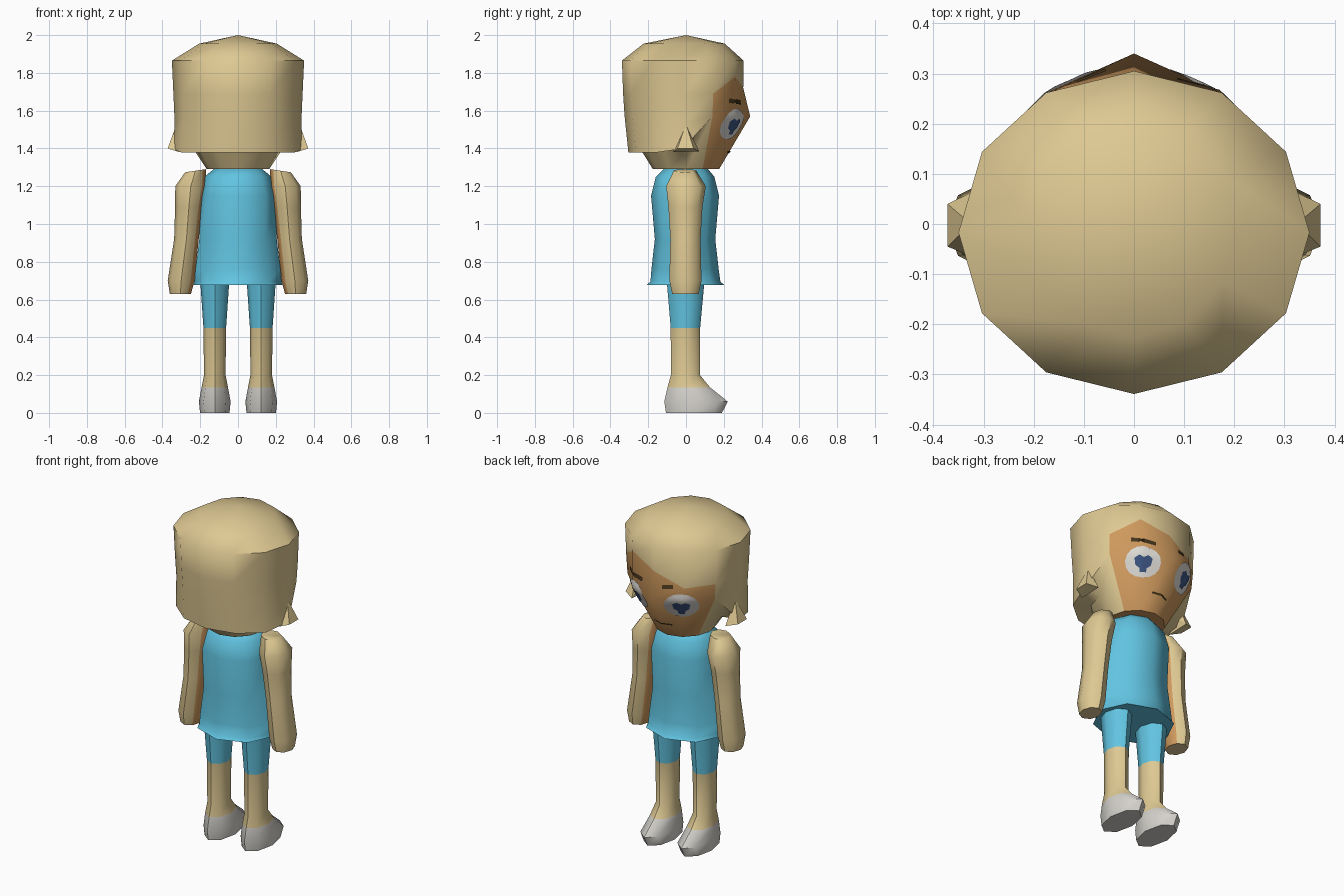
import bpy, bmesh, math
from mathutils import Vector
from mathutils.bvhtree import BVHTree

if "Cube" in bpy.data.objects:
    bpy.data.objects.remove(bpy.data.objects["Cube"])


def material(name, rgb):
    m = bpy.data.materials.new(name)
    m.diffuse_color = (*rgb, 1)
    m.use_nodes = True
    m.node_tree.nodes["Principled BSDF"].inputs["Base Color"].default_value = m.diffuse_color
    return m


TAN = material("tan", (0.73, 0.58, 0.29))
SKIN = material("orange_skin", (0.62, 0.32, 0.11))
BLUE = material("sky_blue", (0.12, 0.55, 0.75))
SHOE = material("light_grey", (0.66, 0.64, 0.60))
WHITE = material("eye_white", (0.72, 0.70, 0.66))
IRIS = material("dark_blue", (0.045, 0.09, 0.22))
BROW = material("dark_brown", (0.06, 0.035, 0.012))


def finish(name, bm, mats, angle=50):
    me = bpy.data.meshes.new(name)
    bm.to_mesh(me)
    ob = bpy.data.objects.new(name, me)
    bpy.context.collection.objects.link(ob)
    for m in mats:
        me.materials.append(m)
    bpy.ops.object.select_all(action='DESELECT')
    ob.select_set(True)
    bpy.context.view_layer.objects.active = ob
    bpy.ops.object.shade_smooth_by_angle(angle=math.radians(angle))
    return ob


def ring(z, cx, cy, rx, ry, n=8):
    """Points of a horizontal oval, starting at +y."""
    return [Vector((cx + rx * math.sin(2 * math.pi * k / n),
                    cy + ry * math.cos(2 * math.pi * k / n), z)) for k in range(n)]


def loft(rings, rule=lambda band, k: 0, apex=None):
    """Skin a stack of equal rings, capped at both ends."""
    bm = bmesh.new()
    n = len(rings[0])
    rows = [[bm.verts.new(p) for p in r] for r in rings]
    for b in range(len(rows) - 1):
        for k in range(n):
            j = (k + 1) % n
            f = bm.faces.new((rows[b][k], rows[b][j], rows[b + 1][j], rows[b + 1][k]))
            f.material_index = rule(b, k)
    if apex:
        top = bm.verts.new(apex)
        for k in range(n):
            bm.faces.new((top, rows[0][(k + 1) % n], rows[0][k])).material_index = rule(0, k)
    else:
        bm.faces.new(rows[0]).material_index = rule(0, 0)
    bm.faces.new(rows[-1]).material_index = rule(len(rows) - 2, 0)
    bmesh.ops.remove_doubles(bm, verts=bm.verts, dist=0.0005)
    bmesh.ops.recalc_face_normals(bm, faces=bm.faces)
    return bm


# Head: 12 columns, front column 0 faces +y; swept fringe, overhanging back hair
FRONT = {0, 1, 2, 10, 11}
crown = ring(1.955, 0, -0.01, 0.205, 0.215, 12)
brim = ring(1.865, 0, -0.017, 0.35, 0.322, 12)
fringe = ring(1.69, 0, -0.015, 0.342, 0.318, 12)
for k, z in {0: 1.72, 1: 1.78, 11: 1.645, 10: 1.66}.items():
    fringe[k].z = z
cheek = ring(1.57, 0, -0.015, 0.335, 0.31, 12)
cheek[0].y = 0.34
for k in (1, 11):
    cheek[k].y = 0.265
for k in (3, 9):
    cheek[k].z = 1.53
hem = ring(1.378, 0, -0.015, 0.345, 0.29, 12)
inner = ring(1.395, 0, 0, 0.235, 0.24, 12)
for k in (3, 9):
    hem[k].z = 1.40
for k in FRONT:
    hem[k] = cheek[k].copy()
    inner[k] = cheek[k].copy()
jaw = ring(1.29, 0, 0, 0.165, 0.175, 12)
head = loft([crown, brim, fringe, cheek, hem, inner, jaw],
            lambda b, k: int(b >= 2 and k in (10, 11, 0, 1)), (0, 0, 2))
surface = BVHTree.FromBMesh(head)
finish("head", head, [TAN, SKIN], 55)

# Outward flicks of hair at both sides
for s, side in ((1, "right"), (-1, "left")):
    bm = bmesh.new()
    pts = [(0.325, 0, 1.53), (0.372, 0.04, 1.40), (0.372, -0.045, 1.40),
           (0.31, 0.07, 1.385), (0.31, -0.07, 1.38), (0.30, 0, 1.45)]
    for x, y, z in pts:
        bm.verts.new((s * x, y, z))
    bmesh.ops.convex_hull(bm, input=bm.verts)
    bmesh.ops.recalc_face_normals(bm, faces=bm.faces)
    finish("hair_flick_" + side, bm, [TAN], 30)


# Face details: thin plates wrapped onto the head surface
def decal(name, mat, theta, u0, z0, outline, lift):
    d = Vector((math.sin(theta), math.cos(theta), 0))
    t = Vector((math.cos(theta), -math.sin(theta), 0))
    bm = bmesh.new()
    steps = 5

    def put(u, z):
        o = d + t * (u0 + u) + Vector((0, 0, z0 + z))
        hit, nrm, _, _ = surface.ray_cast(o, -d)
        return bm.verts.new(hit + d * lift)

    mid = put(0, 0)
    rows = [[put(u * i / steps, z * i / steps) for u, z in outline] for i in range(1, steps + 1)]
    n = len(outline)
    for k in range(n):
        j = (k + 1) % n
        bm.faces.new((mid, rows[0][k], rows[0][j]))
        for i in range(steps - 1):
            bm.faces.new((rows[i][k], rows[i + 1][k], rows[i + 1][j], rows[i][j]))
    bmesh.ops.recalc_face_normals(bm, faces=bm.faces)
    for f in bm.faces:
        if f.normal.dot(d) < 0:
            f.normal_flip()
    finish(name, bm, [mat], 30)


def oval(a, b, n=16):
    return [(a * math.cos(2 * math.pi * i / n), b * math.sin(2 * math.pi * i / n)) for i in range(n)]


def bar(w, h, tilt=0):
    return [(-w, -h - tilt), (0, -h), (w, -h + tilt), (w, h + tilt), (0, h), (-w, h - tilt)]


HEART = [(0, 0.028), (0.025, 0.04), (0.05, 0.025), (0.042, -0.01), (0.02, -0.025),
         (0.018, -0.045), (-0.018, -0.045), (-0.02, -0.025), (-0.042, -0.01),
         (-0.05, 0.025), (-0.025, 0.04)]
for s, side in ((1, "right"), (-1, "left")):
    decal("eye_" + side, WHITE, s * math.radians(30), 0, 1.53, oval(0.098, 0.082), 0.005)
    decal("iris_" + side, IRIS, s * math.radians(30), 0, 1.518, HEART, 0.009)
decal("eyebrow_right", BROW, math.radians(30), 0, 1.648, bar(0.07, 0.012, 0.005), 0.005)
decal("eyebrow_left", BROW, math.radians(-16), 0, 1.645, bar(0.03, 0.011, -0.004), 0.005)
decal("mouth", BROW, 0, 0, 1.38, bar(0.055, 0.005, 0.003), 0.005)

# Neck
finish("neck", loft([ring(1.31, 0, 0, 0.1, 0.1), ring(1.25, 0, 0, 0.1, 0.1)]), [SKIN])

# Dress, flared at the hem
finish("dress", loft([
    ring(1.293, 0, 0, 0.125, 0.115), ring(1.25, 0, -0.005, 0.178, 0.155),
    ring(1.15, 0, -0.005, 0.205, 0.18), ring(0.92, 0, -0.005, 0.205, 0.16),
    ring(0.76, 0, -0.005, 0.225, 0.178), ring(0.695, 0, -0.003, 0.23, 0.185),
    ring(0.677, 0, -0.003, 0.235, 0.205)]), [BLUE])

for s, side in ((1, "right"), (-1, "left")):
    # Arms, skin coloured on the side against the body
    arm = loft([
        ring(1.282, s * 0.225, -0.005, 0.055, 0.06), ring(1.20, s * 0.25, 0, 0.082, 0.105),
        ring(1.09, s * 0.26, -0.003, 0.073, 0.09), ring(0.92, s * 0.273, -0.003, 0.065, 0.08),
        ring(0.70, s * 0.301, -0.003, 0.071, 0.085), ring(0.63, s * 0.305, -0.003, 0.056, 0.07)])
    for v in arm.verts:                      # slope the shoulder and the hand
        if v.co.z > 1.25:
            v.co.z -= (abs(v.co.x) - 0.225) * 0.15
    for f in arm.faces:
        f.material_index = int(f.normal.x * s < -0.8)
    finish("arm_" + side, arm, [TAN, SKIN])

    # Legs with blue shorts above the knee and a grey shoe below the ankle
    x = s * 0.123
    leg = loft([
        ring(0.70, x, -0.002, 0.077, 0.10), ring(0.45, x, -0.003, 0.06, 0.078),
        ring(0.20, x, -0.003, 0.057, 0.077), ring(0.135, x, 0.015, 0.07, 0.113),
        ring(0.06, x, 0.053, 0.084, 0.168), ring(0.0, x, 0.042, 0.078, 0.148)],
        lambda b, k: (0, 1, 1, 2, 2)[b])
    finish("leg_" + side, leg, [BLUE, TAN, SHOE])
